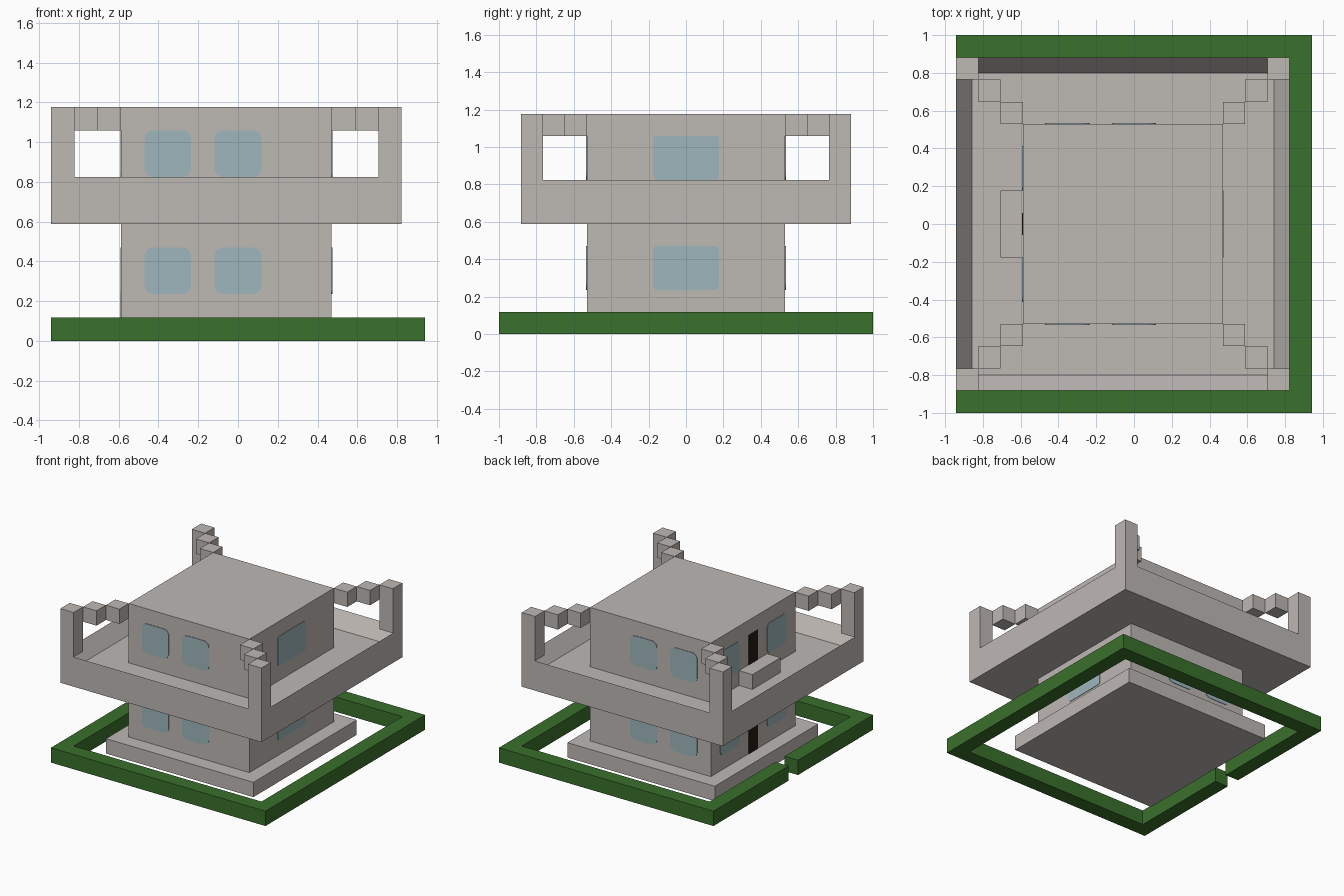
import bpy, bmesh, math
from mathutils import Vector

if "Cube" in bpy.data.objects:
    bpy.data.objects.remove(bpy.data.objects["Cube"], do_unlink=True)

U = 2 / 17  # building module


def material(name, rgb):
    m = bpy.data.materials.new(name)
    m.use_nodes = True
    m.diffuse_color = (*rgb, 1)
    m.node_tree.nodes["Principled BSDF"].inputs["Base Color"].default_value = (*rgb, 1)
    return m


stone = material("warm grey stone", (0.515, 0.479, 0.456))
hedge_green = material("hedge green", (0.042, 0.162, 0.025))
glass = material("pale blue glass", (0.342, 0.468, 0.503))
door_brown = material("dark brown door", (0.021, 0.010, 0.006))


def finish(bm, name, mat):
    bmesh.ops.recalc_face_normals(bm, faces=bm.faces)
    mesh = bpy.data.meshes.new(name)
    bm.to_mesh(mesh)
    bm.free()
    mesh.materials.append(mat)
    ob = bpy.data.objects.new(name, mesh)
    bpy.context.collection.objects.link(ob)
    return ob


def prism(bm, points, offset):
    """Extrude a closed outline along offset."""
    face = bm.faces.new([bm.verts.new(p) for p in points])
    ext = bmesh.ops.extrude_face_region(bm, geom=[face])["geom"]
    verts = [v for v in ext if isinstance(v, bmesh.types.BMVert)]
    bmesh.ops.translate(bm, verts=verts, vec=offset)


def box(name, x, y, z, mat=stone, sunk_rim=False):
    """Box from (min, max) pairs in modules, optionally hollowed like a tray."""
    bm = bmesh.new()
    outline = [(x[i] * U, y[j] * U, z[0] * U) for i, j in ((0, 0), (1, 0), (1, 1), (0, 1))]
    prism(bm, outline, (0, 0, (z[1] - z[0]) * U))
    if sunk_rim:
        top = max(bm.faces, key=lambda f: f.calc_center_median().z)
        bmesh.ops.inset_region(bm, faces=[top], thickness=U)
        bmesh.ops.translate(bm, verts=top.verts, vec=(0, 0, -U))
    return finish(bm, name, mat)


def wall_plate(name, mat, normal, wall, a, z, radius):
    """Thin rounded panel on the wall at distance wall along normal; a and z are spans."""
    n = Vector(normal)
    side = Vector((abs(n.y), abs(n.x), 0))
    corners = ((1, 1, 0), (0, 1, 90), (0, 0, 180), (1, 0, 270))
    pts = []
    for i, j, start in corners:
        ca = a[i] * U + (radius if i == 0 else -radius)
        cz = z[j] * U + (radius if j == 0 else -radius)
        steps = 6 if radius else 1
        for k in range(steps):
            t = math.radians(start + 90 * k / max(steps - 1, 1))
            p = n * wall * U + side * (ca + radius * math.cos(t))
            p.z = cz + radius * math.sin(t)
            pts.append(p)
    bm = bmesh.new()
    prism(bm, pts, n * 0.004)
    return finish(bm, name, mat)


# Hedge ring with an entrance gap on the door side
bm = bmesh.new()
half = [(-8, .5), (-8, 8.5), (8, 8.5), (8, -8.5), (-8, -8.5), (-8, -.5),
        (-7, -.5), (-7, -7.5), (7, -7.5), (7, 7.5), (-7, 7.5), (-7, .5)]
prism(bm, [(x * U, y * U, 0) for x, y in half], (0, 0, U))
finish(bm, "hedge", hedge_green)

# Main masses
box("plinth", (-6, 5), (-5.5, 5.5), (0, 1))
box("house_body", (-5, 4), (-4.5, 4.5), (1, 10))
box("balcony", (-8, 7), (-7.5, 7.5), (5, 7), sunk_rim=True)
box("balcony_step", (-6, -5), (-1.5, 1.5), (6, 7))

# Corner posts, each tied to the house by a diagonal chain of cubes
for sx, xname in ((-1, "right"), (1, "left")):
    for sy, yname in ((-1, "front"), (1, "back")):
        for i, part in enumerate(("inner_cube", "outer_cube", "corner_post")):
            xs = sorted(-.5 + sx * (4.5 + i + d) for d in (0, 1))
            ys = sorted(sy * (4.5 + i + d) for d in (0, 1))
            base = 7 if part == "corner_post" else 9
            box(f"{yname}_{xname}_{part}", xs, ys, (base, 10))

# Windows and doors on both storeys
for floor, lift in (("lower", 0), ("upper", 5)):
    z = (2 + lift, 4 + lift)
    for label, ny in (("front", -1), ("back", 1)):
        for k, a in enumerate(((-4, -2), (-1, 1))):
            wall_plate(f"{floor}_{label}_window_{k + 1}", glass, (0, ny, 0), 4.5, a, z, .045)
    wall_plate(f"{floor}_left_window", glass, (1, 0, 0), 4, (-1.5, 1.5), z, .022)
    for k, a in enumerate(((-3.5, -1.5), (1.5, 3.5))):
        wall_plate(f"{floor}_door_side_window_{k + 1}", glass, (-1, 0, 0), 5, a, z, .03)
    wall_plate(f"{floor}_door", door_brown, (-1, 0, 0), 5, (-.5, .5), (1 + lift, 4 + lift), 0)
